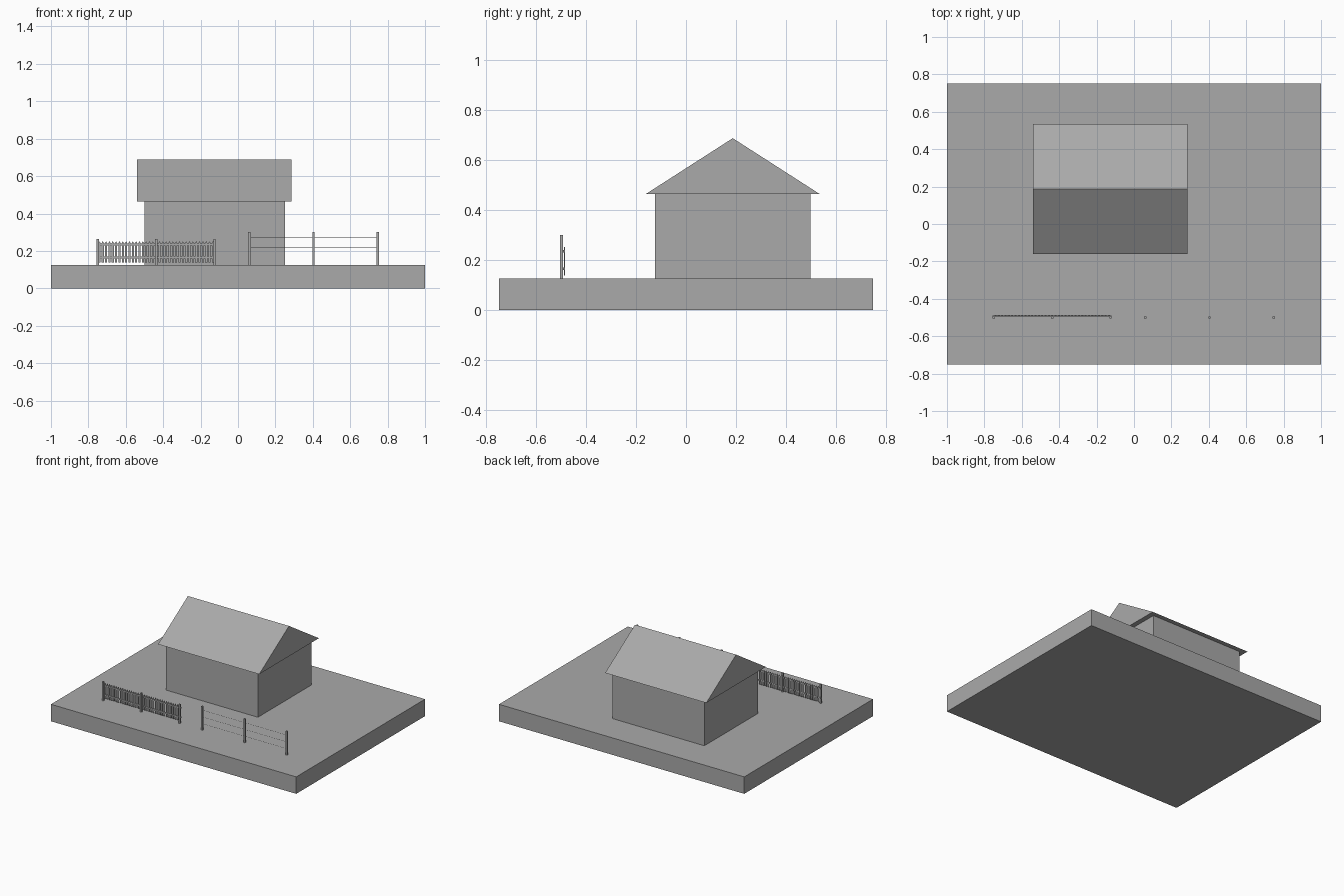
import bpy, bmesh

if "Cube" in bpy.data.objects:
    bpy.data.objects.remove(bpy.data.objects["Cube"])

def material(name, rgb):
    m = bpy.data.materials.new(name)
    m.diffuse_color = (*rgb, 1)
    m.use_nodes = True
    m.node_tree.nodes["Principled BSDF"].inputs["Base Color"].default_value = m.diffuse_color
    return m

grey = material("plain grey", (0.4, 0.4, 0.4))

def finish(name, bm):
    bmesh.ops.recalc_face_normals(bm, faces=bm.faces)
    me = bpy.data.meshes.new(name)
    bm.to_mesh(me)
    bm.free()
    me.materials.append(grey)
    ob = bpy.data.objects.new(name, me)
    bpy.context.collection.objects.link(ob)
    return ob

def prism(name, profile, axis, a, b):
    """Extrude a 2D profile along x (profile in y,z) or y (profile in x,z)."""
    bm = bmesh.new()
    place = (lambda p, t: (t, p[0], p[1])) if axis == 'x' else (lambda p, t: (p[0], t, p[1]))
    face = bm.faces.new([bm.verts.new(place(p, a)) for p in profile])
    ext = bmesh.ops.extrude_face_region(bm, geom=[face])
    verts = [v for v in ext['geom'] if isinstance(v, bmesh.types.BMVert)]
    bmesh.ops.translate(bm, verts=verts, vec=(b - a, 0, 0) if axis == 'x' else (0, b - a, 0))
    return finish(name, bm)

def box(name, x0, x1, y0, y1, z0, z1):
    return prism(name, [(y0, z0), (y1, z0), (y1, z1), (y0, z1)], 'x', x0, x1)

G = 0.125  # ground level

# Base and house
box("base_slab", -1, 1, -0.75, 0.75, 0, G)
box("house_walls", -0.5, 0.25, -0.125, 0.5, G, 0.465)
prism("gable_roof", [(-0.16, 0.465), (0.535, 0.465), (0.1875, 0.688)], 'x', -0.54, 0.285)

# Picket fence: posts, two rails, pointed pickets
for i in range(3):
    x = -0.75 + i * 0.3125
    box(f"picket_post_{i}", x - 0.006, x + 0.006, -0.506, -0.494, G, 0.265)
for i, z in enumerate((0.165, 0.235)):
    box(f"picket_rail_{i}", -0.756, -0.119, -0.494, -0.489, z - 0.005, z + 0.005)
N = 35
for i in range(N):
    x, w = -0.741 + i * 0.607 / (N - 1), 0.0055
    prism(f"picket_{i}", [(x - w, 0.137), (x + w, 0.137), (x + w, 0.243), (x, 0.252), (x - w, 0.243)],
          'y', -0.489, -0.486)

# Wire fence: taller posts with thin strands
for i in range(3):
    x = 0.0605 + i * 0.3435
    box(f"wire_post_{i}", x - 0.006, x + 0.006, -0.506, -0.494, G, 0.30)
for i, z in enumerate((0.17, 0.22, 0.27)):
    box(f"wire_strand_{i}", 0.0605, 0.7475, -0.5005, -0.4995, z - 0.0005, z + 0.0005)
